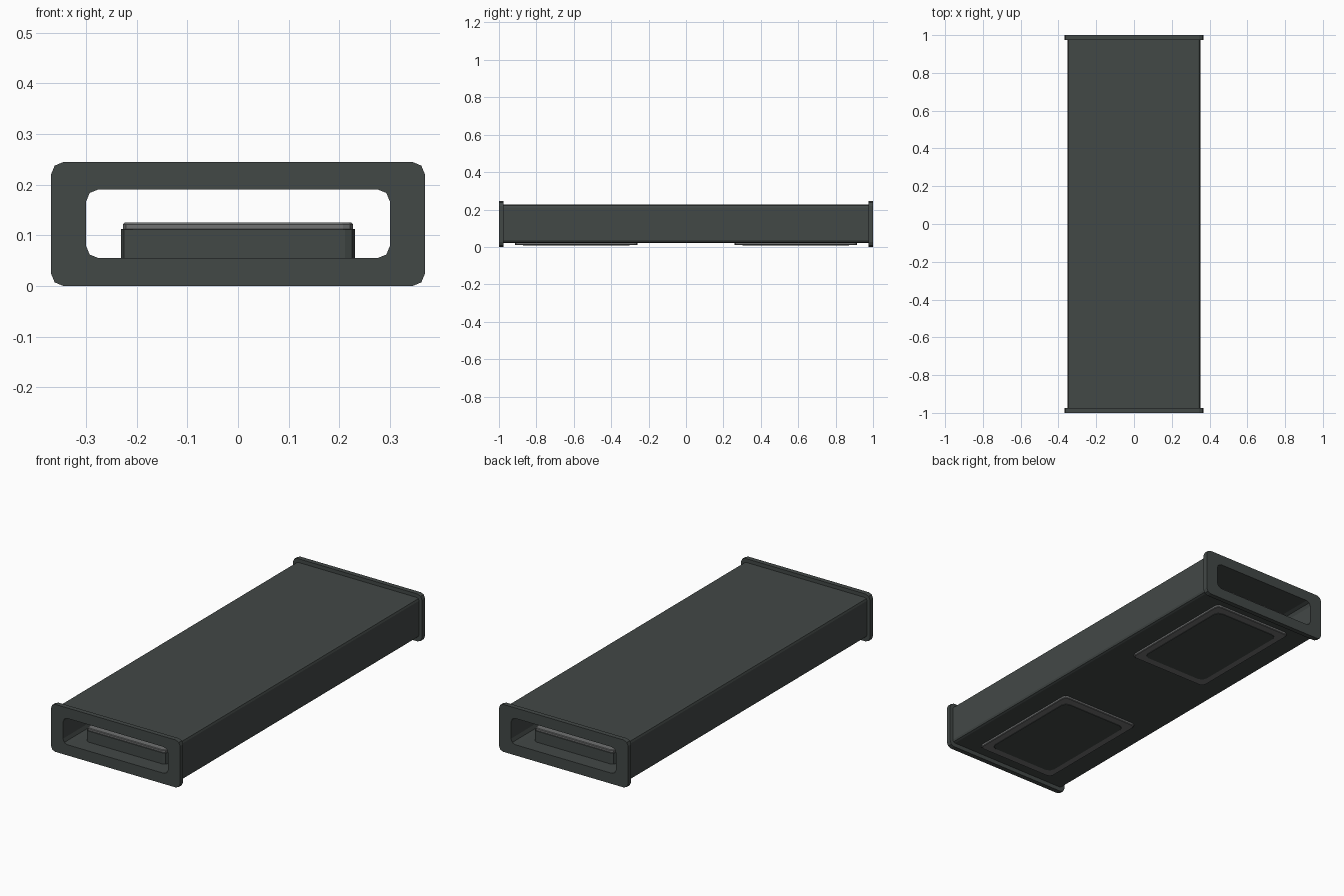
import bpy, bmesh, math

if "Cube" in bpy.data.objects:
    bpy.data.objects.remove(bpy.data.objects["Cube"])


def material(name, rgb):
    m = bpy.data.materials.new(name)
    m.diffuse_color = (*rgb, 1)
    m.use_nodes = True
    m.node_tree.nodes["Principled BSDF"].inputs["Base Color"].default_value = m.diffuse_color
    return m


DARK = material("dark slate", (0.055, 0.065, 0.062))
GRAY = material("mid gray", (0.16, 0.165, 0.165))


def rounded(u0, u1, v0, v1, r, seg=2):
    """Rounded rectangle points, anticlockwise."""
    pts = []
    for k, (cu, cv) in enumerate([(u1 - r, v1 - r), (u0 + r, v1 - r),
                                  (u0 + r, v0 + r), (u1 - r, v0 + r)]):
        for i in range(seg + 1):
            a = math.pi / 2 * (k + i / seg)
            pts.append((cu + r * math.cos(a), cv + r * math.sin(a)))
    return pts


def finish(bm, name, mat):
    bmesh.ops.recalc_face_normals(bm, faces=bm.faces)
    me = bpy.data.meshes.new(name)
    bm.to_mesh(me)
    bm.free()
    me.materials.append(mat)
    ob = bpy.data.objects.new(name, me)
    bpy.context.collection.objects.link(ob)
    return ob


def frame(name, outer, inner, y0, y1):
    """Hollow rectangular section running along y."""
    bm = bmesh.new()
    loops = [[bm.verts.new((x, y, z)) for x, z in p]
             for p, y in ((outer, y0), (outer, y1), (inner, y1), (inner, y0))]
    n = len(outer)
    for a, b in zip(loops, loops[1:] + loops[:1]):
        for i in range(n):
            j = (i + 1) % n
            bm.faces.new((a[i], a[j], b[j], b[i]))
    return finish(bm, name, DARK)


def slab(name, hx, hy, yc, z0, z1, r, chamfer, mat):
    """Rounded slab with chamfered top and bottom rims."""
    bm = bmesh.new()
    c = chamfer
    loops = []
    for z, inset in ((z0, c), (z0 + c, 0), (z1 - c, 0), (z1, c)):
        pts = rounded(-hx + inset, hx - inset, yc - hy + inset, yc + hy - inset, r)
        loops.append([bm.verts.new((x, y, z)) for x, y in pts])
    n = len(loops[0])
    for a, b in zip(loops, loops[1:]):
        for i in range(n):
            j = (i + 1) % n
            bm.faces.new((a[i], a[j], b[j], b[i]))
    bm.faces.new(loops[0])
    bm.faces.new(loops[-1])
    return finish(bm, name, mat)


# Open-ended duct and its end flanges
opening = rounded(-0.30, 0.30, 0.055, 0.191, 0.025)
frame("duct_body", rounded(-0.352, 0.352, 0.022, 0.226, 0.014), opening, -0.976, 0.976)
flange = rounded(-0.369, 0.369, 0, 0.245, 0.025)
for side, name in ((-1, "front_flange"), (1, "back_flange")):
    y = sorted((side * 0.975, side))
    frame(name, flange, opening, *y)

# Two cushions set through the floor, each in a dark sleeve
for side, name in ((-1, "front"), (1, "back")):
    yc = side * 0.587
    slab(name + "_cushion", 0.227, 0.328, yc, 0.01, 0.125, 0.02, 0.003, GRAY)
    slab(name + "_sleeve", 0.231, 0.332, yc, 0.03, 0.113, 0.02, 0.001, DARK)
    slab(name + "_bottom_panel", 0.19, 0.285, yc, 0.008, 0.012, 0.03, 0.001, DARK)
